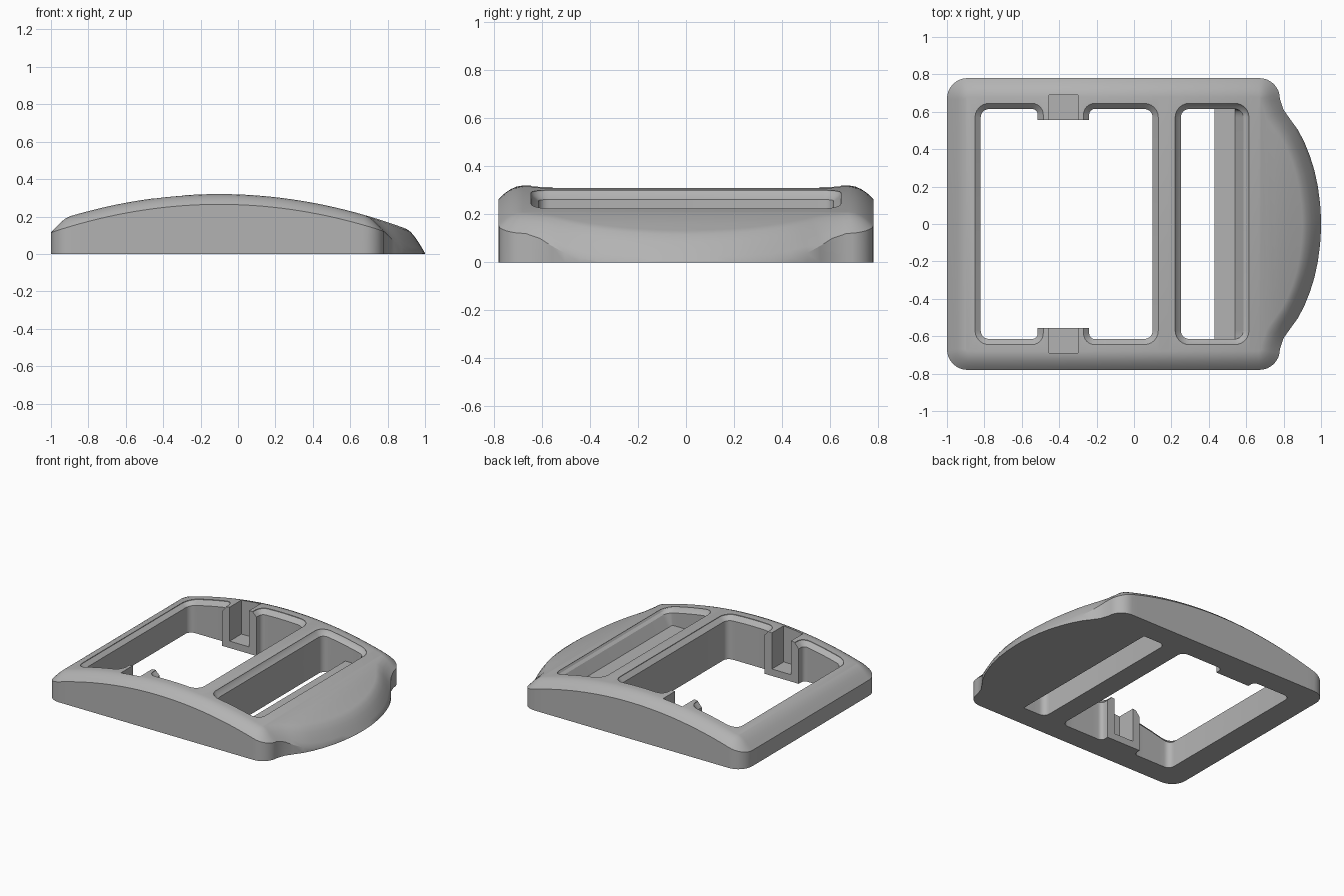
import bpy, bmesh, math
from mathutils import Vector

if "Cube" in bpy.data.objects:
    bpy.data.objects.remove(bpy.data.objects["Cube"])

grey = bpy.data.materials.new("matte grey")
grey.use_nodes = True
colour = (0.45, 0.45, 0.45, 1)
grey.diffuse_color = colour
grey.node_tree.nodes["Principled BSDF"].inputs["Base Color"].default_value = colour


def arch(x):
    """Height of the curved top."""
    return 0.32 - 0.186 * (x + 0.1) ** 2


def rim(x):
    """Height where the outer wall meets the rounded edge."""
    fade = min(1, max(0, (0.95 - x) / 0.17))
    return max(0.004, (arch(x) - 0.055) * fade)


def arc(cx, cy, r, start, end, n=8):
    angles = [math.radians(start + (end - start) * i / n) for i in range(n + 1)]
    return [(cx + r * math.cos(a), cy + r * math.sin(a)) for a in angles]


def line(x0, x1, y, n):
    """Points strictly between the two ends."""
    return [(x0 + (x1 - x0) * i / n, y) for i in range(1, n)]


def mirrored(half):
    """Close a left-to-right upper half into a clockwise loop."""
    return half + [(x, -y) for x, y in reversed(half)]


def inset(loop, d):
    """Move a clockwise loop inwards by d with mitred corners."""
    out = []
    for i, p in enumerate(loop):
        p = Vector(p)
        a = (p - Vector(loop[i - 1])).normalized()
        b = (Vector(loop[(i + 1) % len(loop)]) - p).normalized()
        na, nb = Vector((a.y, -a.x)), Vector((b.y, -b.x))
        out.append(tuple(p + (na + nb) * d / (1 + na.dot(nb))))
    return out


def stack(bm, rings):
    """Join rings of points with quads."""
    rows = [[bm.verts.new(p) for p in ring] for ring in rings]
    for low, high in zip(rows, rows[1:]):
        for i in range(len(low)):
            j = (i + 1) % len(low)
            bm.faces.new((low[i], low[j], high[j], high[i]))
    return rows


def finish(bm, name):
    bmesh.ops.recalc_face_normals(bm, faces=bm.faces)
    mesh = bpy.data.meshes.new(name)
    bm.to_mesh(mesh)
    bm.free()
    mesh.materials.append(grey)
    ob = bpy.data.objects.new(name, mesh)
    bpy.context.collection.objects.link(ob)
    return ob


# Frame: rounded rectangle with a thumb tongue on one end
tongue = [(0.8, 0.61), (0.835, 0.56), (0.875, 0.505), (0.91, 0.44), (0.94, 0.365),
          (0.965, 0.285), (0.983, 0.2), (0.995, 0.11), (1.0, 0.03)]
half = (arc(-0.89, 0.67, 0.11, 180, 90) + line(-0.89, 0.67, 0.78, 32)
        + arc(0.67, 0.67, 0.11, 90, 0) + tongue)
outer = mirrored(half)
rings = [[(x, y, 0) for x, y in outer]]
for t in (0, 0.15, 0.3, 0.5, 0.75, 1):
    lift = 1 - (1 - t) ** 1.9
    ring = inset(outer, 0.1 * t)
    rings.append([(x, y, rim(ox) + (arch(x) - rim(ox)) * lift)
                  for (x, y), (ox, _) in zip(ring, outer)])
bm = bmesh.new()
rows = stack(bm, rings)
bm.faces.new(rows[0])
top, count = rows[-1], len(outer)
for i in range(len(half) - 1):
    bm.faces.new((top[i], top[i + 1], top[count - 2 - i], top[count - 1 - i]))
frame = finish(bm, "buckle_frame")


def cut(cutter):
    mod = frame.modifiers.new("cut", "BOOLEAN")
    mod.operation = "DIFFERENCE"
    mod.solver = "EXACT"
    mod.object = cutter
    bpy.context.view_layer.objects.active = frame
    bpy.ops.object.modifier_apply(modifier=mod.name)
    bpy.data.objects.remove(cutter)


def opening(upper, name, post_y=0.0, ledge=False):
    """Strap opening whose softened rim follows the arch."""
    loop = mirrored(upper)
    inner = []
    for (x, y), (ix, iy) in zip(loop, inset(loop, 0.03)):
        if abs(abs(y) - post_y) < 0.001:
            iy = y
        inner.append((ix, iy))
    levels = [[(x, y, 0.6) for x, y in loop],
              [(x, y, arch(x) - 0.004) for x, y in loop],
              [(x, y, arch(x) - 0.018) for x, y in inset(loop, 0.008)] if not post_y else None,
              [(x, y, arch(x) - 0.035) for x, y in inner]]
    if ledge:
        # Sloping wall down to a flat shelf
        levels.append([(min(x, 0.54), y, 0.12) for x, y in inner])
        levels.append([(min(x, 0.43), y, 0.12) for x, y in inner])
        levels.append([(min(x, 0.43), y, -0.1) for x, y in inner])
    else:
        levels.append([(x, y, -0.1) for x, y in inner])
    bm = bmesh.new()
    rows = stack(bm, [level for level in levels if level])
    bm.faces.new(rows[0])
    bm.faces.new(rows[-1])
    bmesh.ops.remove_doubles(bm, verts=bm.verts, dist=0.0001)
    return finish(bm, name)


# Large opening, stepping around a post on each side
post = 0.555
large = (arc(-0.775, 0.57, 0.075, 180, 90, 6) + line(-0.775, -0.545, 0.645, 5)
         + arc(-0.545, 0.585, 0.06, 90, 0, 6) + [(-0.485, post), (-0.27, post)]
         + arc(-0.21, 0.585, 0.06, 180, 90, 6) + line(-0.21, 0.055, 0.645, 5)
         + arc(0.055, 0.57, 0.075, 90, 0, 6))
cut(opening(large, "large_opening_cutter", post_y=post))

# Narrow opening with an inner shelf beside the tongue
narrow = (arc(0.295, 0.57, 0.075, 180, 90, 6) + line(0.295, 0.54, 0.645, 5)
          + arc(0.54, 0.57, 0.075, 90, 0, 6))
cut(opening(narrow, "narrow_opening_cutter", ledge=True))

# Pin slots, open towards the large opening
for side in (1, -1):
    bm = bmesh.new()
    bmesh.ops.create_cube(bm, size=1)
    bmesh.ops.scale(bm, vec=(0.155, 0.19, 0.55), verts=bm.verts)
    bmesh.ops.translate(bm, vec=(-0.378, side * 0.595, 0.325), verts=bm.verts)
    cut(finish(bm, "pin_slot_cutter"))

bpy.ops.object.select_all(action="DESELECT")
frame.select_set(True)
bpy.context.view_layer.objects.active = frame
bpy.ops.object.shade_smooth_by_angle(angle=math.radians(28))
